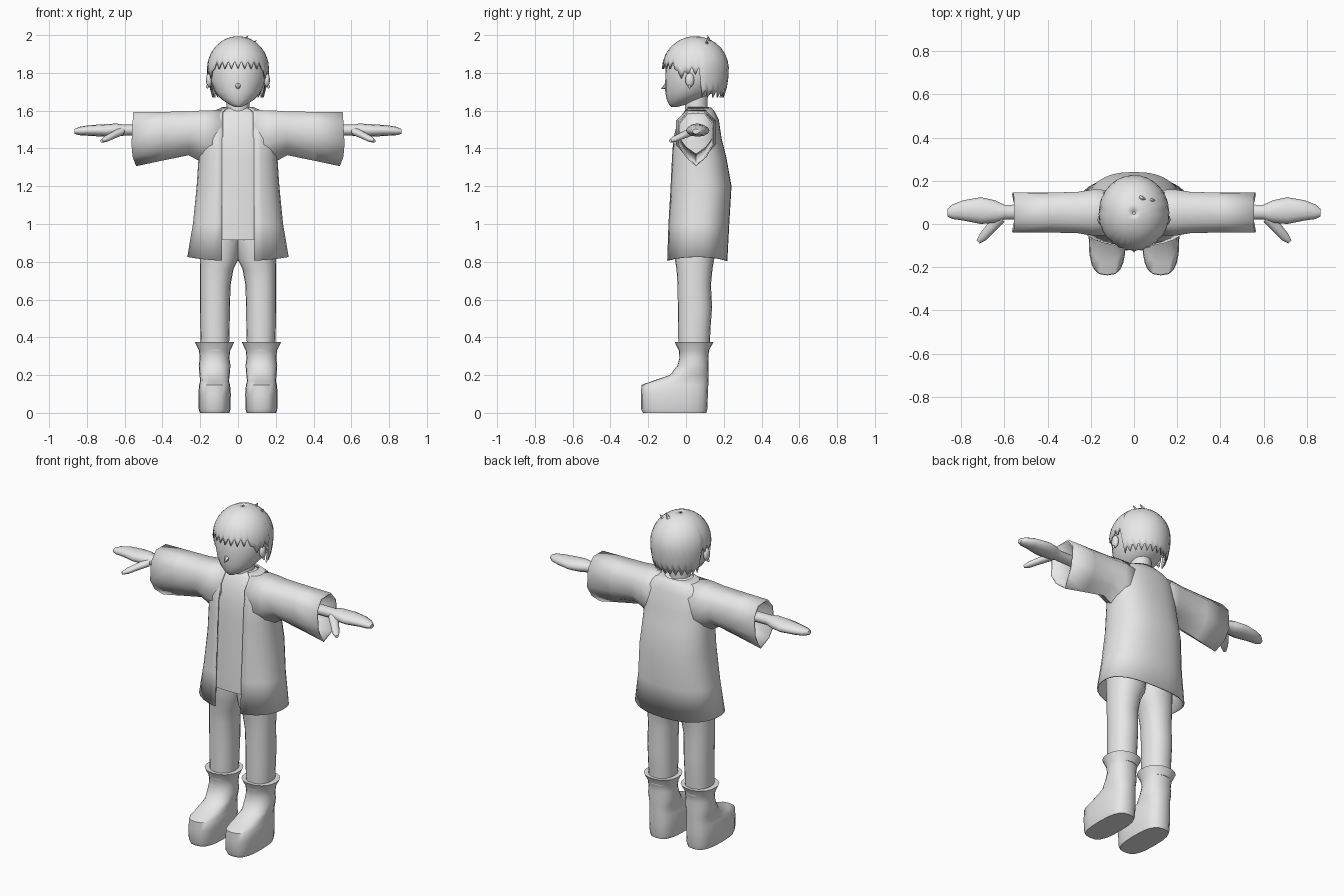
import bpy, bmesh, math
from math import sin, cos, pi
from mathutils import Vector

cube = bpy.data.objects.get("Cube")
if cube:
    bpy.data.objects.remove(cube, do_unlink=True)

grey = bpy.data.materials.new("light_grey")
grey.use_nodes = True
grey.diffuse_color = (0.8, 0.8, 0.8, 1)
grey.node_tree.nodes["Principled BSDF"].inputs["Base Color"].default_value = (0.8, 0.8, 0.8, 1)
parts = []


def finish(name, bm, thickness=0):
    bmesh.ops.recalc_face_normals(bm, faces=bm.faces)
    mesh = bpy.data.meshes.new(name)
    bm.to_mesh(mesh)
    bm.free()
    mesh.materials.append(grey)
    obj = bpy.data.objects.new(name, mesh)
    bpy.context.scene.collection.objects.link(obj)
    if thickness:
        mod = obj.modifiers.new("cloth", 'SOLIDIFY')
        mod.thickness, mod.offset = thickness, 0
    parts.append(obj)
    return obj


def loft(name, rings, closed=True, caps=True, thickness=0):
    """Skin a list of equal-length point rings."""
    bm = bmesh.new()
    rows = [[bm.verts.new(p) for p in ring] for ring in rings]
    n = len(rows[0])
    for a, b in zip(rows, rows[1:]):
        for i in range(n if closed else n - 1):
            j = (i + 1) % n
            bm.faces.new((a[i], a[j], b[j], b[i]))
    if caps:
        bm.faces.new(rows[0])
        bm.faces.new(rows[-1])
    return finish(name, bm, thickness)


def spow(v, e):
    return math.copysign(abs(v) ** e, v)


def oval(z, cx, rx, yf, yb, power=2.0, n=20):
    """Flat superellipse ring between a front and a back y."""
    e, cy, ry = 2 / power, (yf + yb) / 2, (yb - yf) / 2
    return [(cx + rx * spow(sin(2 * pi * i / n), e),
             cy - ry * spow(cos(2 * pi * i / n), e), z) for i in range(n)]


def blob(name, centre, size):
    bm = bmesh.new()
    bmesh.ops.create_uvsphere(bm, u_segments=12, v_segments=8, radius=1)
    for v in bm.verts:
        v.co = Vector(a * b for a, b in zip(v.co, size)) + Vector(centre)
    return finish(name, bm)


def spike(name, base, tip, radius):
    bm = bmesh.new()
    axis = Vector(tip) - Vector(base)
    bmesh.ops.create_cone(bm, segments=6, radius1=radius, radius2=0,
                          depth=axis.length, cap_ends=True)
    turn = axis.to_track_quat('Z', 'Y')
    for v in bm.verts:
        v.co = turn @ v.co + (Vector(base) + Vector(tip)) / 2
    return finish(name, bm)


# Coat: open-fronted shell, with an inner shirt following the same outline
coat = [(0.825, 0.265, -0.10, 0.215), (1.0, 0.235, -0.095, 0.225),
        (1.2, 0.215, -0.085, 0.237), (1.35, 0.205, -0.078, 0.21),
        (1.45, 0.205, -0.07, 0.185), (1.55, 0.19, -0.045, 0.17),
        (1.59, 0.14, -0.02, 0.15), (1.615, 0.08, 0.0, 0.13)]
rings = []
for k, (z, rx, yf, yb) in enumerate(coat):
    power, n = 2.4, 28
    cy, ry = (yf + yb) / 2, (yb - yf) / 2
    start = math.asin((min(0.085, rx * 0.7) / rx) ** (power / 2))
    row = []
    for i in range(n + 1):
        t = start + (2 * pi - 2 * start) * i / n
        dip = 0.02 * cos(t) ** 2 if k == 0 else 0
        row.append((rx * spow(sin(t), 2 / power), cy - ry * spow(cos(t), 2 / power), z - dip))
    rings.append(row)
loft("coat", rings, closed=False, caps=False, thickness=0.008)

shirt = [(0.915, 0.24, -0.096, 0.21)] + coat[1:]
loft("shirt", [oval(z, 0, rx * 0.9, yf + 0.009, yb - 0.02, 2.4, 28)
               for z, rx, yf, yb in shirt])

# Head, neck and nose
face = [(1.62, 0.018, -0.08, -0.045), (1.635, 0.05, -0.092, 0.01),
        (1.66, 0.088, -0.102, 0.08), (1.70, 0.122, -0.11, 0.15),
        (1.76, 0.146, -0.11, 0.19), (1.83, 0.15, -0.107, 0.2),
        (1.90, 0.132, -0.08, 0.18), (1.95, 0.09, -0.03, 0.13)]
loft("head", [oval(z, 0, rx, yf, yb, 2, 24) for z, rx, yf, yb in face])
loft("neck", [oval(z, 0, 0.06, -0.005, 0.115, 2, 16) for z in (1.54, 1.70)])
spike("nose", (0, -0.095, 1.735), (0, -0.133, 1.715), 0.022)


# Hair: cap whose lower edge zigzags around the head
def hair_edge(a):
    a = abs(a)
    if a < 0.95:
        return 1.84
    if a < 1.3:
        return 1.79
    return 1.81 if a < 1.75 else 1.69


columns, steps = 56, 10
hair = []
for s in range(steps + 1):
    row = []
    for i in range(columns):
        a = 2 * pi * i / columns - pi
        drop = hair_edge(a) + (0.02 if i % 2 else -0.02) - 1.82
        full = math.acos(max(-1, min(1, drop / (0.17 if drop > 0 else 0.28))))
        phi = 0.04 + (full - 0.04) * s / steps
        h = cos(phi)
        row.append((0.16 * sin(phi) * sin(a), 0.05 - 0.173 * sin(phi) * cos(a),
                    1.82 + h * (0.17 if h > 0 else 0.28)))
    hair.append(row)
bm_cap = [[Vector(p) for p in row] for row in hair]
loft("hair", bm_cap, caps=False, thickness=0.008)
blob("hair_crown", (0, 0.05, 1.975), (0.05, 0.05, 0.016))
spike("hair_tuft_front", (0.03, 0.12, 1.965), (0.055, 0.115, 2.0), 0.014)
spike("hair_tuft_back", (0.07, 0.11, 1.945), (0.10, 0.11, 1.975), 0.014)

# Sleeve section, from the hanging lower point to the shoulder edge
half = [(0.6, 0.17), (1, 0.4), (1, 0.8), (0.5, 1)]
section = [(0, 0)] + half + [(-u, v) for u, v in reversed(half)]
sleeve = [(0.08, 1.27, 1.60, 0.10), (0.19, 1.33, 1.597, 0.103),
          (0.26, 1.368, 1.592, 0.092), (0.40, 1.34, 1.59, 0.088),
          (0.54, 1.31, 1.588, 0.088)]
hand = [(0.40, 0.055, 1.495, 0.035, 0.03), (0.60, 0.055, 1.497, 0.034, 0.029),
        (0.645, 0.058, 1.497, 0.052, 0.035), (0.71, 0.062, 1.495, 0.062, 0.033),
        (0.79, 0.063, 1.495, 0.047, 0.028), (0.84, 0.057, 1.492, 0.034, 0.022),
        (0.865, 0.052, 1.49, 0.017, 0.013)]
thumb = [(0.62, 0.03, 1.49, 0.028), (0.665, -0.02, 1.468, 0.024),
         (0.70, -0.06, 1.45, 0.021), (0.722, -0.083, 1.44, 0.01)]
leg = [(0.33, 0.122, 0.074, -0.04, 0.125), (0.45, 0.122, 0.078, -0.042, 0.13),
       (0.56, 0.122, 0.079, -0.043, 0.138), (0.68, 0.12, 0.081, -0.045, 0.132),
       (0.76, 0.113, 0.089, -0.05, 0.14), (0.82, 0.098, 0.103, -0.06, 0.15),
       (0.93, 0.09, 0.108, -0.075, 0.16), (1.0, 0.09, 0.10, -0.07, 0.16)]
boot = [(0.0, 0.078, -0.228, 0.108), (0.02, 0.084, -0.238, 0.113),
        (0.10, 0.086, -0.238, 0.116), (0.148, 0.082, -0.236, 0.118),
        (0.168, 0.076, -0.18, 0.118), (0.20, 0.08, -0.085, 0.119),
        (0.25, 0.084, -0.046, 0.12), (0.29, 0.079, -0.035, 0.118),
        (0.33, 0.083, -0.038, 0.122), (0.375, 0.104, -0.06, 0.145)]

for side, s in (("left", 1), ("right", -1)):
    # Sleeve with a slanted open cuff
    rows = []
    for k, (x, low, top, w) in enumerate(sleeve):
        cuff = k == len(sleeve) - 1
        rows.append([(s * (x + (0.03 * min(1, v / 0.25) - 0.015 * v if cuff else 0)),
                      0.053 + w * u, low + (top - low) * v) for u, v in section])
    loft(side + "_sleeve", rows, caps=False, thickness=0.008)

    # Mitten hand and thumb
    angles = [2 * pi * i / 12 for i in range(12)]
    loft(side + "_hand", [[(s * x, y + ry * cos(a), z + rz * sin(a)) for a in angles]
                          for x, y, z, ry, rz in hand])
    loft(side + "_thumb", [[(s * (x + 0.7 * r * cos(a)), y + 0.7 * r * cos(a),
                             z + 0.8 * r * sin(a)) for a in angles]
                           for x, y, z, r in thumb])

    # Ear with a stud
    blob(side + "_ear", (s * 0.153, 0.02, 1.763), (0.016, 0.024, 0.038))
    blob(side + "_ear_stud", (s * 0.162, 0.018, 1.727), (0.007, 0.007, 0.009))

    # Trouser leg and boot
    loft(side + "_trouser_leg", [oval(z, s * cx, rx, yf, yb, 2.2)
                                 for z, cx, rx, yf, yb in leg])
    loft(side + "_boot", [oval(z, s * 0.124, rx, yf, yb, 2.8 if z < 0.2 else 2.2)
                          for z, rx, yf, yb in boot])

# Smooth shading with sharp creases
bpy.ops.object.select_all(action='DESELECT')
for obj in parts:
    obj.select_set(True)
bpy.context.view_layer.objects.active = parts[0]
bpy.ops.object.shade_smooth_by_angle(angle=math.radians(50))
